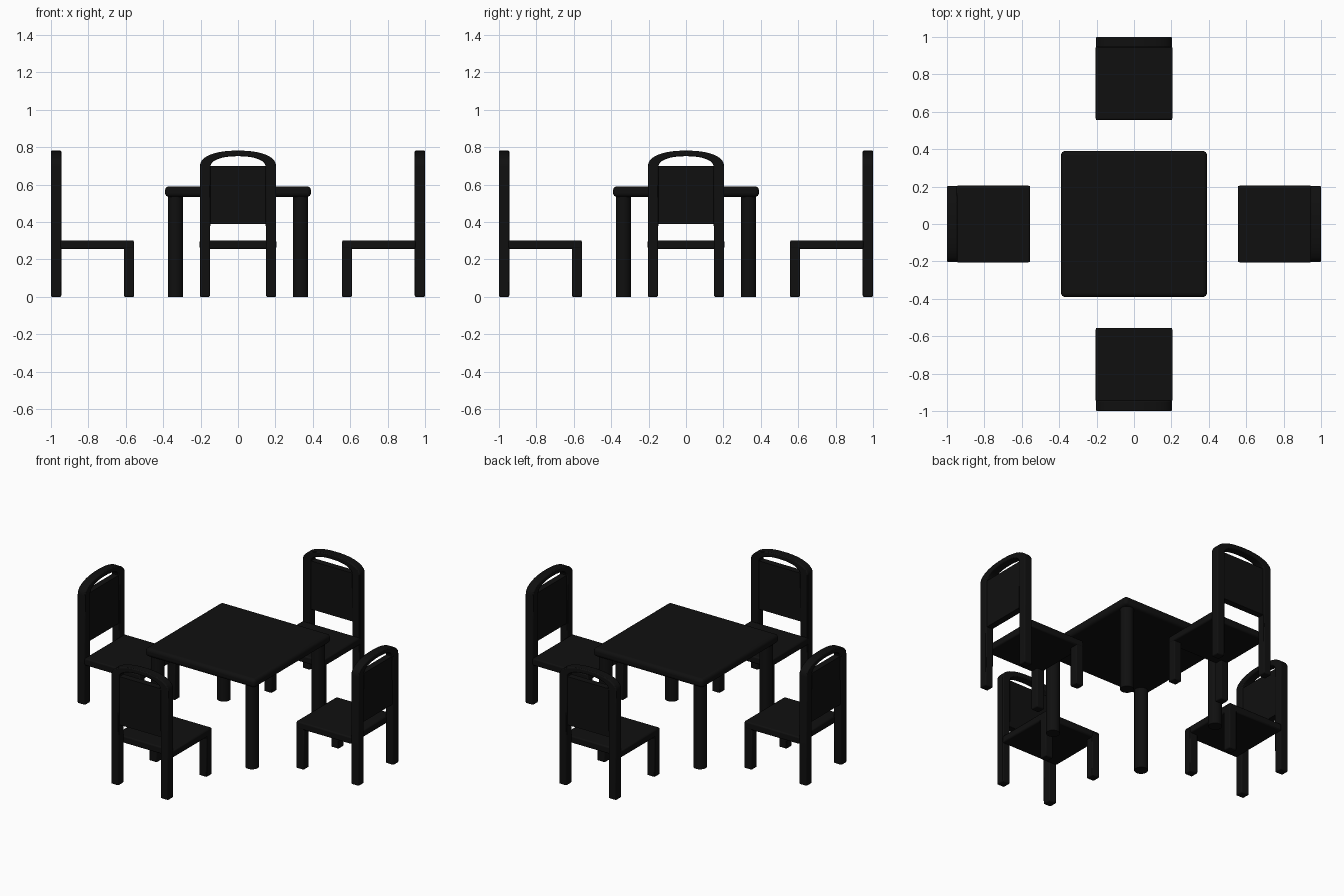
import bpy, bmesh, math
from mathutils import Matrix

if "Cube" in bpy.data.objects:
    bpy.data.objects.remove(bpy.data.objects["Cube"])

black = bpy.data.materials.new("black_paint")
black.diffuse_color = (0.005, 0.005, 0.005, 1)
black.use_nodes = True
black.node_tree.nodes["Principled BSDF"].inputs["Base Color"].default_value = black.diffuse_color


def finish(bm, name, bevel=0.0, segments=2):
    bmesh.ops.recalc_face_normals(bm, faces=bm.faces)
    mesh = bpy.data.meshes.new(name)
    bm.to_mesh(mesh)
    bm.free()
    mesh.materials.append(black)
    ob = bpy.data.objects.new(name, mesh)
    bpy.context.collection.objects.link(ob)
    if bevel:
        mod = ob.modifiers.new("rounded_edges", 'BEVEL')
        mod.width, mod.segments = bevel, segments
        mod.limit_method = 'ANGLE'
        mod.angle_limit = math.radians(50)
    bpy.ops.object.select_all(action='DESELECT')
    ob.select_set(True)
    bpy.context.view_layer.objects.active = ob
    bpy.ops.object.shade_smooth_by_angle(angle=math.radians(35))
    return ob


def box(name, x, y, z, bevel=0.0, segments=2):
    bm = bmesh.new()
    bmesh.ops.create_cube(bm, size=1)
    for v in bm.verts:
        for i, (lo, hi) in enumerate((x, y, z)):
            v.co[i] = (lo + hi) / 2 + v.co[i] * (hi - lo)
    return finish(bm, name, bevel, segments)


def extrude_xz(name, outline, y0, y1, bevel):
    bm = bmesh.new()
    face = bm.faces.new([bm.verts.new((x, y0, z)) for x, z in outline])
    new = bmesh.ops.extrude_face_region(bm, geom=[face])["geom"]
    for v in new:
        if isinstance(v, bmesh.types.BMVert):
            v.co.y = y1
    return finish(bm, name, bevel)


def arch(half_width, base, rise, power, n=24):
    """Superelliptic arch from right to left."""
    pts = []
    for i in range(n + 1):
        a = math.pi * i / n
        c, s = math.cos(a), math.sin(a)
        pts.append((half_width * math.copysign(abs(c) ** power, c),
                    base + rise * abs(s) ** power))
    return pts


# Table top and round legs
box("table_top", (-0.39, 0.39), (-0.39, 0.39), (0.535, 0.59), 0.02, 4)
for sx in (-1, 1):
    for sy in (-1, 1):
        bm = bmesh.new()
        bmesh.ops.create_cone(bm, cap_ends=True, segments=32, radius1=0.04, radius2=0.04,
                              depth=0.545, matrix=Matrix.Translation((sx * 0.335, sy * 0.335, 0.2725)))
        finish(bm, "table_leg")

# One chair at the front, its back towards -y
outer = arch(0.203, 0.70, 0.082, 0.9)
inner = arch(0.147, 0.695, 0.057, 0.9)
frame = [(0.203, 0)] + outer + [(-0.203, 0), (-0.15, 0)] + inner[::-1] + [(0.15, 0)]
chair = [
    extrude_xz("chair_back_frame", frame, -1.0, -0.945, 0.006),
    box("chair_back_panel", (-0.17, 0.17), (-0.993, -0.952), (0.39, 0.70)),
    box("chair_seat", (-0.205, 0.205), (-0.95, -0.557), (0.256, 0.302), 0.008),
]
for s in (-1, 1):
    x = sorted((s * 0.15, s * 0.204))
    chair.append(box("chair_front_leg", x, (-0.61, -0.555), (0, 0.29), 0.006))

# Repeat the chair around the other three sides
for k in (1, 2, 3):
    for part in chair:
        copy = part.copy()
        bpy.context.collection.objects.link(copy)
        copy.matrix_world = Matrix.Rotation(k * math.pi / 2, 4, 'Z')
